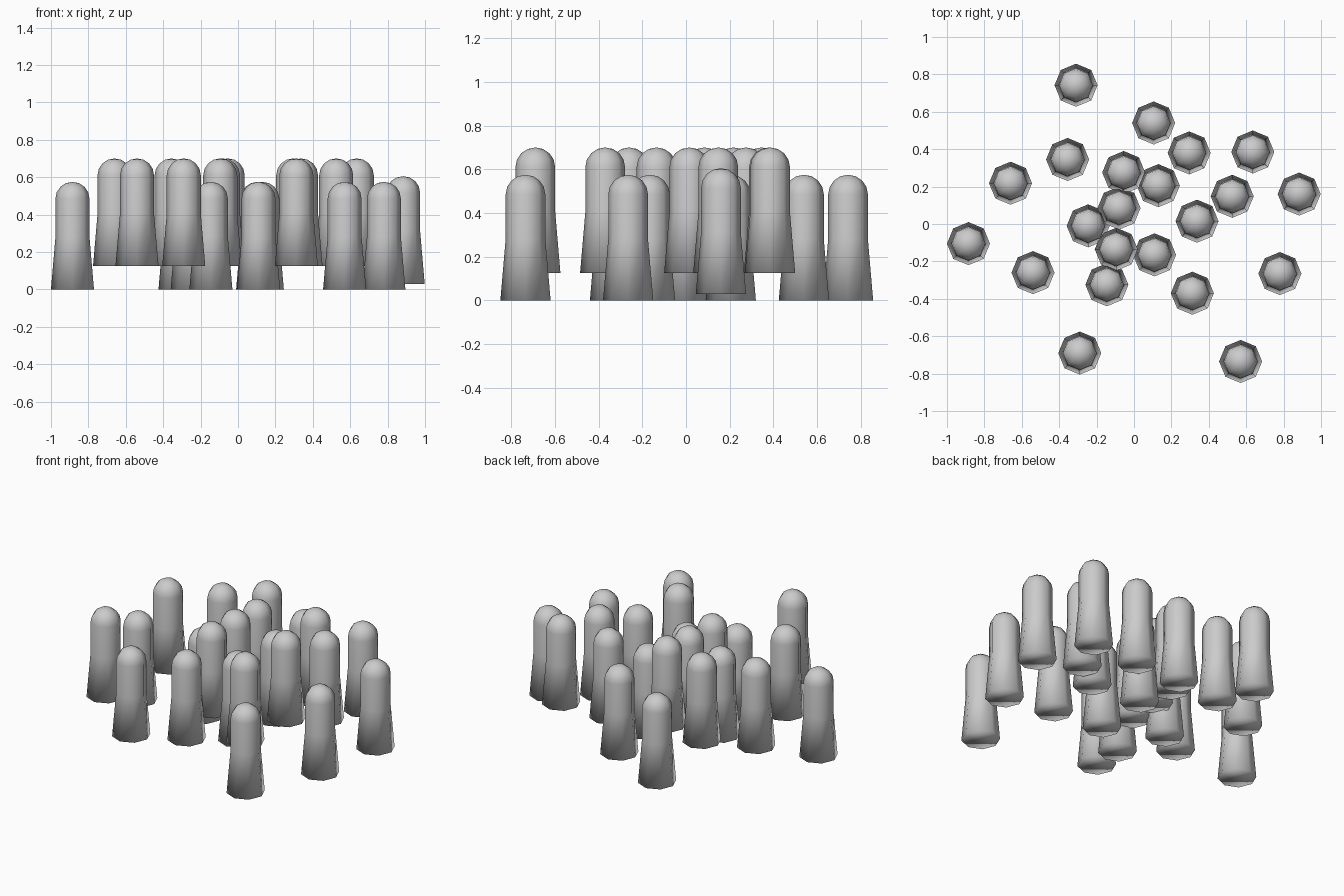
import bpy, bmesh, math

if "Cube" in bpy.data.objects:
    bpy.data.objects.remove(bpy.data.objects["Cube"])

SIDES = 8
BASE_R, SHAFT_R = 0.115, 0.091
FLARE_Z, SHOULDER_Z, HEIGHT = 0.28, 0.485, 0.575

# (x, y) of each peg, grouped by the height of its base
PEGS = {
    0.0: [(-0.885, -0.105), (-0.31, 0.742), (0.105, 0.54), (0.13, 0.205),
          (-0.245, -0.01), (0.11, -0.165), (-0.145, -0.325),
          (0.78, -0.265), (0.57, -0.735)],
    0.03: [(0.883, 0.16)],
    0.125: [(-0.355, 0.345), (0.295, 0.38), (0.635, 0.385), (-0.66, 0.218),
            (-0.055, 0.275), (0.525, 0.148), (-0.08, 0.085), (0.337, 0.015),
            (-0.095, -0.135), (-0.54, -0.26), (0.312, -0.37), (-0.29, -0.69)],
}


def peg_profile():
    """Flared foot, straight shaft and domed tip as (radius, z)."""
    pts = [(BASE_R, 0), (SHAFT_R, FLARE_Z), (SHAFT_R, SHOULDER_Z)]
    for i in range(1, 4):
        a = i * math.pi / 8
        pts.append((SHAFT_R * math.cos(a),
                    SHOULDER_Z + (HEIGHT - SHOULDER_Z) * math.sin(a)))
    return pts


def build_peg_mesh():
    bm = bmesh.new()
    rings = [[bm.verts.new((r * math.cos(k * math.tau / SIDES),
                            r * math.sin(k * math.tau / SIDES), z))
              for k in range(SIDES)] for r, z in peg_profile()]
    for low, high in zip(rings, rings[1:]):
        for k in range(SIDES):
            n = (k + 1) % SIDES
            bm.faces.new((low[k], low[n], high[n], high[k]))
    # pointed dome cap and flat underside
    tip = bm.verts.new((0, 0, HEIGHT))
    for k in range(SIDES):
        bm.faces.new((rings[-1][k], rings[-1][(k + 1) % SIDES], tip))
    bm.faces.new(rings[0][::-1])
    for f in bm.faces:
        f.smooth = True
    mesh = bpy.data.meshes.new("peg")
    bm.to_mesh(mesh)
    bm.free()
    return mesh


# scatter the shared peg
mesh = build_peg_mesh()
count = 0
for base_z, spots in PEGS.items():
    for x, y in spots:
        count += 1
        peg = bpy.data.objects.new(f"peg_{count:02d}", mesh)
        peg.location = (x, y, base_z)
        bpy.context.collection.objects.link(peg)
